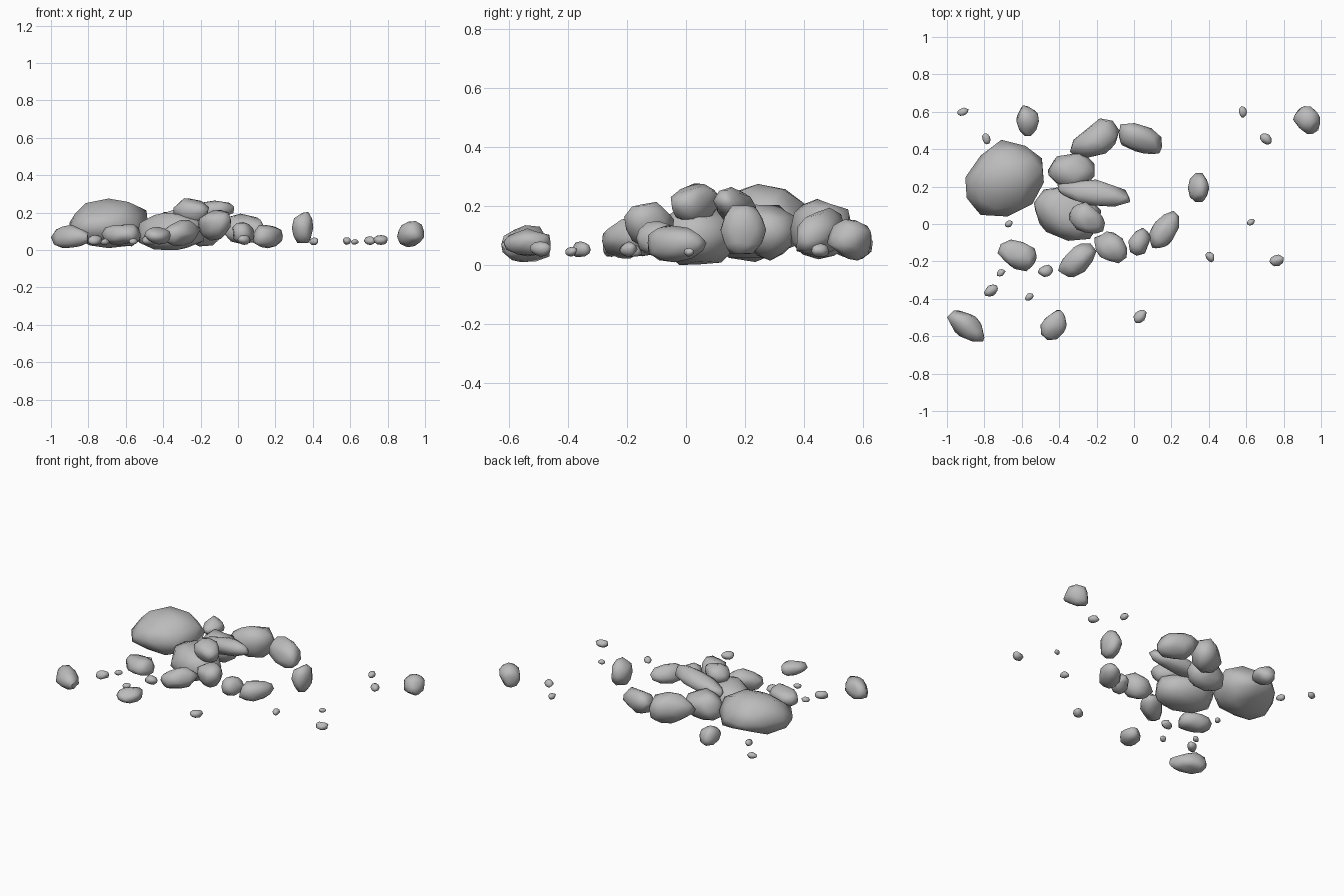
import bpy, bmesh, math, random
from mathutils import Matrix, Vector

random.seed(7)

cube = bpy.data.objects.get("Cube")
if cube:
    bpy.data.objects.remove(cube, do_unlink=True)

# Single stone colour
stone_grey = bpy.data.materials.new("stone_grey")
stone_grey.use_nodes = True
GREY = (0.5, 0.5, 0.5, 1)
stone_grey.diffuse_color = GREY
stone_grey.node_tree.nodes["Principled BSDF"].inputs["Base Color"].default_value = GREY


def chip(points, cuts):
    """Flatten a round pebble against random planes, leaving worn facets."""
    for _ in range(cuts):
        normal = Vector([random.gauss(0, 1) for _ in range(3)]).normalized()
        depth = random.uniform(0.74, 0.9)
        for p in points:
            over = p.dot(normal) - depth
            if over > 0:
                p -= normal * over


def fit(points, centre, size):
    """Shape one stone to a box of the given centre and size."""
    for axis in range(3):
        low = min(p[axis] for p in points)
        high = max(p[axis] for p in points)
        for p in points:
            p[axis] = centre[axis] + size[axis] * ((p[axis] - low) / (high - low) - 0.5)


def rock(name, centre, size, yaw=0, pitch=0, taper=0, stretch=1.6):
    """Chipped, stretched and turned low-poly stone that fills its box."""
    bm = bmesh.new()
    bmesh.ops.create_icosphere(bm, subdivisions=2, radius=1)
    points = [v.co for v in bm.verts]
    chip(points, 12)
    turn = Matrix.Rotation(math.radians(yaw), 3, "Z") @ Matrix.Rotation(math.radians(-pitch), 3, "Y")
    for p in points:
        narrow = 1 - taper * p.x
        p.x *= stretch
        p.y *= narrow
        p.z *= narrow
        p.xyz = turn @ p
    fit(points, centre, size)
    mesh = bpy.data.meshes.new(name)
    bm.to_mesh(mesh)
    bm.free()
    mesh.materials.append(stone_grey)
    obj = bpy.data.objects.new(name, mesh)
    bpy.context.collection.objects.link(obj)
    bpy.ops.object.select_all(action="DESELECT")
    obj.select_set(True)
    bpy.context.view_layer.objects.active = obj
    bpy.ops.object.shade_smooth_by_angle(angle=math.radians(65))


# Large boulders of the heap
rock("great_boulder", (-.692, .245, .143), (.42, .41, .265), yaw=45, stretch=1.2)
rock("core_boulder", (-.355, .055, .1), (.36, .29, .2), yaw=-40, stretch=1.3)
rock("leaning_slab", (-.215, .165, .2), (.39, .145, .13), yaw=-10, pitch=14, stretch=2.4)
rock("cap_stone", (-.25, .033, .21), (.19, .17, .135), yaw=-40, pitch=-15, stretch=1.4)
rock("inner_boulder", (-.335, .28, .11), (.25, .19, .19), stretch=1.3)
rock("rear_boulder", (-.21, .46, .122), (.265, .21, .205), yaw=35, taper=-.2)

# Medium stones around the heap
rock("rear_side_stone", (.035, .457, .115), (.23, .165, .16), yaw=-35, pitch=-15)
rock("rear_outlying_stone", (-.568, .552, .08), (.12, .165, .12), yaw=-90, taper=.3)
rock("far_left_stone", (.923, .555, .085), (.145, .15, .14), yaw=-45, pitch=15, stretch=1.3)
rock("upright_stone", (.345, .195, .12), (.115, .155, .165), yaw=90, stretch=1.2)
rock("front_heap_stone", (-.125, -.125, .132), (.175, .17, .165), yaw=-50, pitch=15, stretch=1.25)
rock("narrow_stone", (.03, -.095, .09), (.12, .15, .12), yaw=65, taper=.15, stretch=1.3)
rock("wedge_stone", (.16, -.03, .072), (.16, .2, .125), yaw=50, taper=.1)
rock("front_low_stone", (-.303, -.195, .092), (.205, .18, .14), yaw=38, pitch=10, taper=-.1)
rock("right_low_stone", (-.625, -.168, .085), (.21, .17, .11), yaw=-20, stretch=1.4)
rock("far_right_stone", (-.9, -.545, .073), (.2, .165, .125), yaw=-38, taper=.2)
rock("front_stone", (-.43, -.54, .077), (.14, .16, .095), yaw=50, stretch=1.25)

# Scattered pebbles: x, y, length, yaw
PEBBLES = [
    (-.915, .6, .06, 10), (-.79, .455, .06, 110), (-.67, 0, .045, 30),
    (-.71, -.26, .05, 30), (-.765, -.355, .08, 30), (-.56, -.39, .05, 30),
    (-.473, -.25, .085, 20), (.032, -.495, .08, 45), (.405, -.177, .06, 120),
    (.762, -.195, .08, 25), (.625, .01, .045, 30), (.705, .455, .07, -40),
    (.582, .6, .06, 90),
]
for i, (x, y, length, yaw) in enumerate(PEBBLES):
    a = math.radians(yaw)
    wide = math.hypot(math.cos(a), .72 * math.sin(a)) * length
    deep = math.hypot(math.sin(a), .72 * math.cos(a)) * length
    rock(f"pebble_{i + 1}", (x, y, .03 + length * .3), (wide, deep, length * .66), yaw, stretch=1.4)
